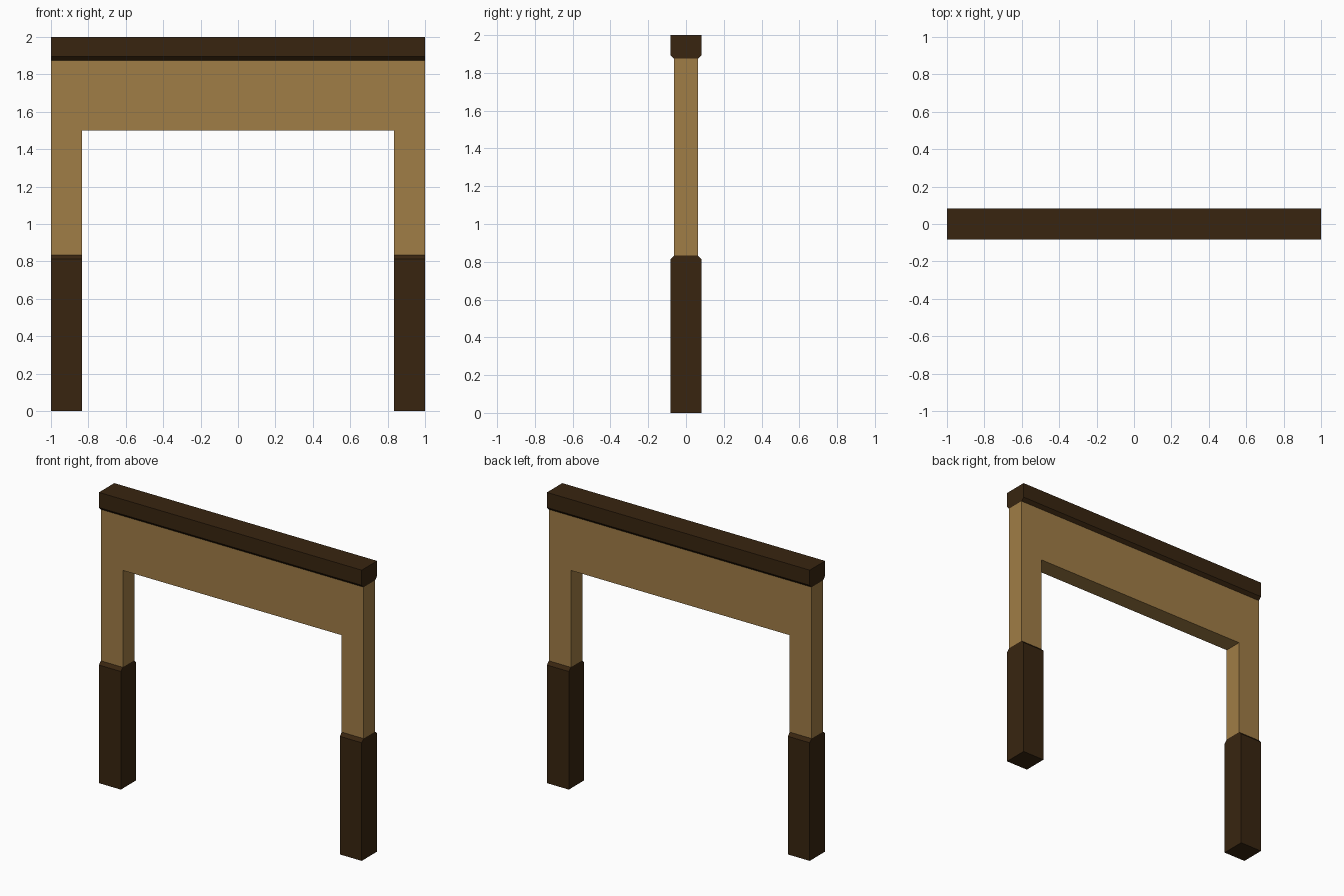
import bpy, bmesh
from mathutils import Vector

if "Cube" in bpy.data.objects:
    bpy.data.objects.remove(bpy.data.objects["Cube"])


def material(name, color):
    m = bpy.data.materials.new(name)
    m.diffuse_color = (*color, 1)
    m.use_nodes = True
    m.node_tree.nodes["Principled BSDF"].inputs["Base Color"].default_value = m.diffuse_color
    return m


LIGHT = material("light_wood", (0.352, 0.205, 0.061))
DARK = material("dark_wood", (0.040, 0.0185, 0.0052))


def extrude_profile(name, points, offset, mat):
    """Closed prism from a planar outline swept along offset."""
    bm = bmesh.new()
    face = bm.faces.new([bm.verts.new(p) for p in points])
    ext = bmesh.ops.extrude_face_region(bm, geom=[face], use_keep_orig=True)
    verts = [g for g in ext["geom"] if isinstance(g, bmesh.types.BMVert)]
    bmesh.ops.translate(bm, verts=verts, vec=Vector(offset))
    bmesh.ops.recalc_face_normals(bm, faces=bm.faces)
    mesh = bpy.data.meshes.new(name)
    bm.to_mesh(mesh)
    bm.free()
    obj = bpy.data.objects.new(name, mesh)
    bpy.context.collection.objects.link(obj)
    mesh.materials.append(mat)
    return obj


D, T = 0.0833, 0.0625          # half depth of dark and light wood
CH = D - T                     # chamfer size
POST_H, BEAM_Z, INNER = 0.8333, 1.875, 0.8333


def chamfered(x, z_flat, z_chamfer):
    """Cross-section in YZ with chamfers at the z_chamfer end."""
    s = CH if z_chamfer > z_flat else -CH
    return [(x, -D, z_flat), (x, D, z_flat), (x, D, z_chamfer - s),
            (x, T, z_chamfer), (x, -T, z_chamfer), (x, -D, z_chamfer - s)]


# Light U-shaped frame
outline = [(-1, POST_H), (-1, BEAM_Z), (1, BEAM_Z), (1, POST_H),
           (INNER, POST_H), (INNER, 1.5), (-INNER, 1.5), (-INNER, POST_H)]
extrude_profile("door_frame", [(x, -T, z) for x, z in outline], (0, 2 * T, 0), LIGHT)

# Dark lower posts
for side, x in (("left", -1), ("right", INNER)):
    extrude_profile(f"{side}_post", chamfered(x, 0, POST_H), (1 - INNER, 0, 0), DARK)

# Dark top beam
extrude_profile("top_beam", chamfered(-1, 2, BEAM_Z), (2, 0, 0), DARK)
